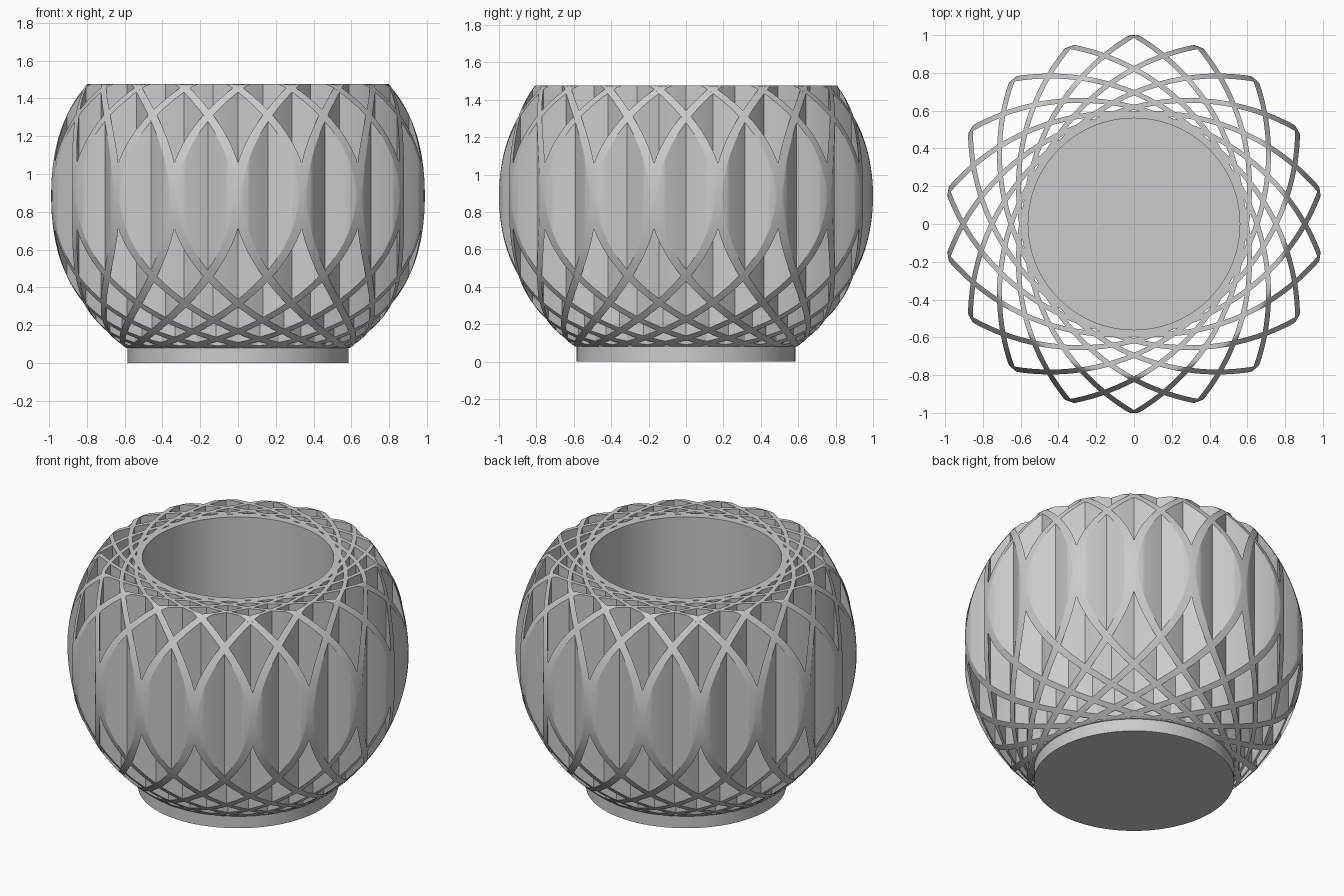
import bpy, bmesh, math

cube = bpy.data.objects.get("Cube")
if cube:
    bpy.data.objects.remove(cube, do_unlink=True)

LENSES = 9            # crossing lens-shaped walls, giving 18 tips
TOP, FLOOR = 1.475, 0.08
BALL_R, BALL_Z = 1.0, 0.885
ARC_R, ARC_OFFSET, HALF_WALL = 1.155, 0.578, 0.013
QUARTER_STEPS, RADIAL_STEPS = 50, 5

grey = bpy.data.materials.new("plain grey")
grey.use_nodes = True
grey.diffuse_color = (0.6, 0.6, 0.6, 1)
grey.node_tree.nodes["Principled BSDF"].inputs["Base Color"].default_value = (0.6, 0.6, 0.6, 1)


def finish(bm, name, angle=30):
    bmesh.ops.recalc_face_normals(bm, faces=bm.faces)
    mesh = bpy.data.meshes.new(name)
    bm.to_mesh(mesh)
    bm.free()
    obj = bpy.data.objects.new(name, mesh)
    bpy.context.collection.objects.link(obj)
    mesh.materials.append(grey)
    bpy.ops.object.select_all(action='DESELECT')
    obj.select_set(True)
    bpy.context.view_layer.objects.active = obj
    bpy.ops.object.shade_smooth_by_angle(angle=math.radians(angle))
    return obj


def arc_radius(theta, radius):
    """Distance from the axis to the lens outline, theta measured from its tip."""
    b = ARC_OFFSET * abs(math.sin(theta))
    return math.sqrt(b * b + radius ** 2 - ARC_OFFSET ** 2) - b


def ball_height(r):
    return math.sqrt(max(BALL_R ** 2 - r * r, 0))


def lens_angles():
    """Angles round one lens, closer together near both tips."""
    quarter = [math.pi / 2 * (i / QUARTER_STEPS) ** 1.5 for i in range(QUARTER_STEPS + 1)]
    half = quarter + [math.pi - a for a in reversed(quarter[:-1])]
    return half[:-1] + [a + math.pi for a in half[:-1]]


# Lens walls: upright ribbons trimmed to a ball
def lens_wall(index):
    bm = bmesh.new()
    turn = math.pi / 2 + index * math.pi / LENSES
    sections = []
    for theta in lens_angles():
        inner = arc_radius(theta, ARC_R - HALF_WALL)
        outer = min(arc_radius(theta, ARC_R + HALF_WALL), BALL_R - 0.0005)
        radii = [inner + (outer - inner) * (1 - (1 - k / RADIAL_STEPS) ** 2)
                 for k in range(RADIAL_STEPS + 1)]
        loop = [(r, max(FLOOR, BALL_Z - ball_height(r))) for r in radii]
        loop += [(r, min(TOP, BALL_Z + ball_height(r))) for r in reversed(radii)]
        c, s = math.cos(theta + turn), math.sin(theta + turn)
        sections.append([bm.verts.new((r * c, r * s, z)) for r, z in loop])
    for a, b in zip(sections, sections[1:] + sections[:1]):
        for j in range(len(a)):
            k = (j + 1) % len(a)
            bm.faces.new((a[j], a[k], b[k], b[j]))
    return finish(bm, f"lens_wall_{index + 1}")


for i in range(LENSES):
    lens_wall(i)


# Base and inner cup: one turned profile
bm = bmesh.new()
profile = [(0, 0), (0.585, 0), (0.585, TOP), (0.56, TOP), (0.56, FLOOR), (0, FLOOR)]
points = [bm.verts.new((r, 0, z)) for r, z in profile]
edges = [bm.edges.new(pair) for pair in zip(points, points[1:])]
bmesh.ops.spin(bm, geom=points + edges, cent=(0, 0, 0), axis=(0, 0, 1),
               angle=math.tau, steps=128, use_merge=True)
bmesh.ops.remove_doubles(bm, verts=bm.verts, dist=0.0001)
finish(bm, "inner_cup_and_base")
